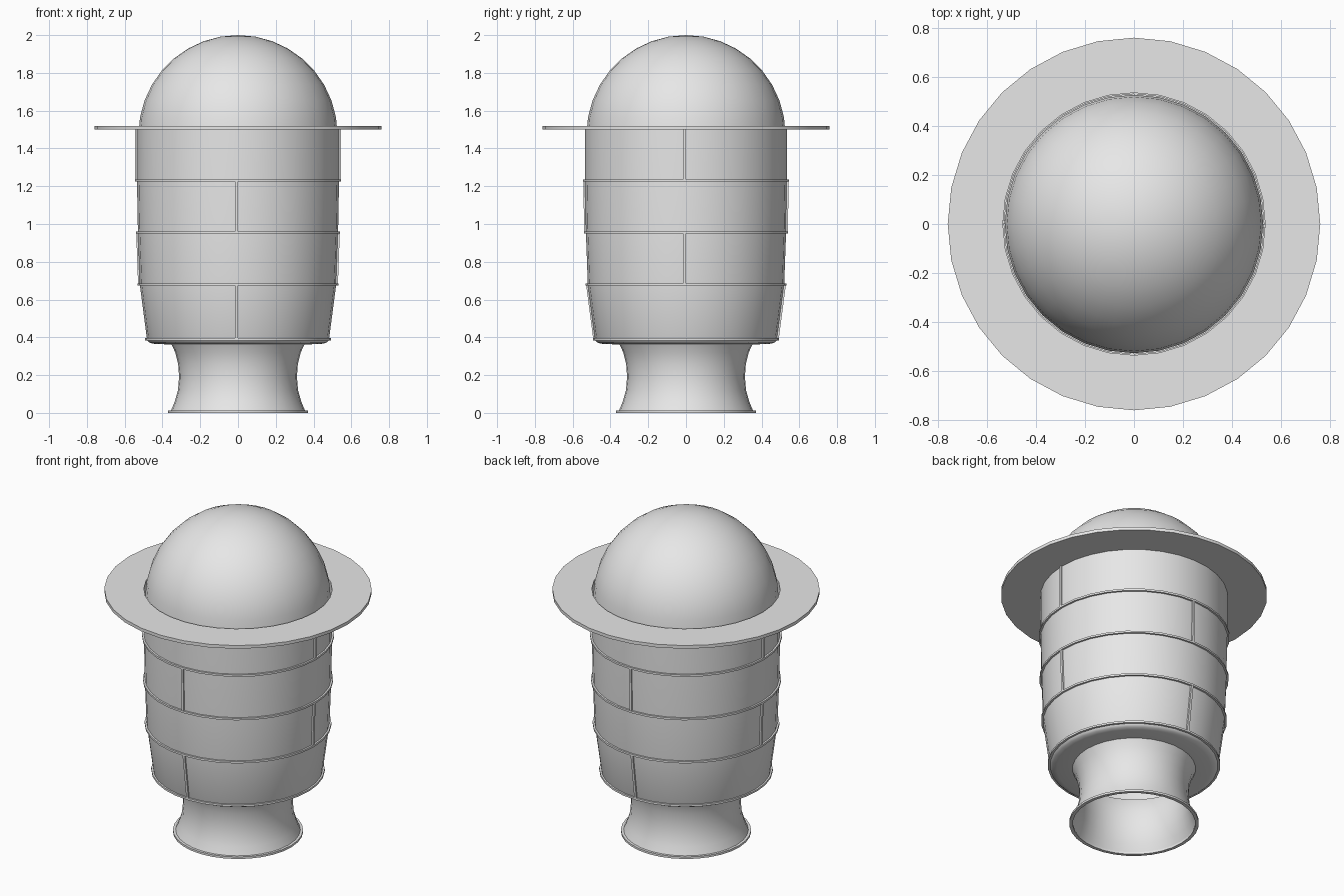
import bpy, bmesh
from math import sin, cos, pi, radians

cube = bpy.data.objects.get("Cube")
if cube:
    bpy.data.objects.remove(cube, do_unlink=True)

SIDES = 32
GREY = (0.8, 0.8, 0.8, 1)
grey = bpy.data.materials.new("plain grey")
grey.use_nodes = True
grey.diffuse_color = GREY
grey.node_tree.nodes["Principled BSDF"].inputs["Base Color"].default_value = GREY


def finish(name, bm, smooth=None):
    bmesh.ops.recalc_face_normals(bm, faces=bm.faces)
    mesh = bpy.data.meshes.new(name)
    bm.to_mesh(mesh)
    bm.free()
    mesh.materials.append(grey)
    obj = bpy.data.objects.new(name, mesh)
    bpy.context.collection.objects.link(obj)
    if smooth:
        bpy.ops.object.select_all(action='DESELECT')
        obj.select_set(True)
        bpy.context.view_layer.objects.active = obj
        bpy.ops.object.shade_smooth_by_angle(angle=radians(smooth))
    return obj


def revolve(name, profile, closed=False, smooth=30):
    """Turn a list of (radius, height) points around the z axis."""
    bm = bmesh.new()
    verts = [bm.verts.new((r, 0, z)) for r, z in profile]
    edges = [bm.edges.new(pair) for pair in zip(verts, verts[1:])]
    if closed:
        edges.append(bm.edges.new((verts[-1], verts[0])))
    bmesh.ops.spin(bm, geom=verts + edges, cent=(0, 0, 0), axis=(0, 0, 1),
                   angle=2 * pi, steps=SIDES)
    bmesh.ops.remove_doubles(bm, verts=bm.verts, dist=0.0005)
    return finish(name, bm, smooth)


def band_ring(name, inner, outer, low, high, smooth=30):
    return revolve(name, [(inner, low), (outer, low), (outer, high), (inner, high)],
                   True, smooth)


# Flared open neck
revolve("neck", [(0.355, 0.012), (0.335, 0.06), (0.318, 0.12), (0.312, 0.19),
                 (0.317, 0.26), (0.332, 0.32), (0.352, 0.362)], smooth=40)
band_ring("neck_rim", 0.35, 0.37, 0, 0.013)

# Tapered body with a rounded lower edge
levels = [(0.482, 0.39), (0.52, 0.68), (0.53, 0.955), (0.535, 1.23), (0.535, 1.51)]
revolve("body", [(0.352, 0.362), (0.44, 0.365), (0.465, 0.37), (0.478, 0.38)] + levels,
        smooth=40)

# Hemispherical dome
R = 0.527
revolve("dome", [(R * cos(i * pi / 18), 2 - R + R * sin(i * pi / 18)) for i in range(10)],
        smooth=40)

# Wide flat collar
band_ring("collar", 0.535, 0.76, 1.5, 1.52)

# Raised rings between the bands
for i, (r, z) in enumerate(levels[:-1]):
    band_ring(f"body_ring_{i + 1}", r - 0.005, r + 0.011, z - 0.006, z + 0.006)

# Raised upright seams, two per band, turned a quarter on every other band
for i, ((r0, z0), (r1, z1)) in enumerate(zip(levels, levels[1:])):
    for side in range(2):
        a = -pi / 2 + (i % 2) * pi / 2 + side * pi
        bm = bmesh.new()
        for r, z in ((r0, z0), (r1, z1)):
            for depth in (-0.008, 0.009):
                for t in (-0.015, 0):
                    d = r + depth
                    bm.verts.new((d * cos(a) - t * sin(a), d * sin(a) + t * cos(a), z))
        bmesh.ops.convex_hull(bm, input=bm.verts)
        finish(f"seam_{i + 1}_{'ab'[side]}", bm)
